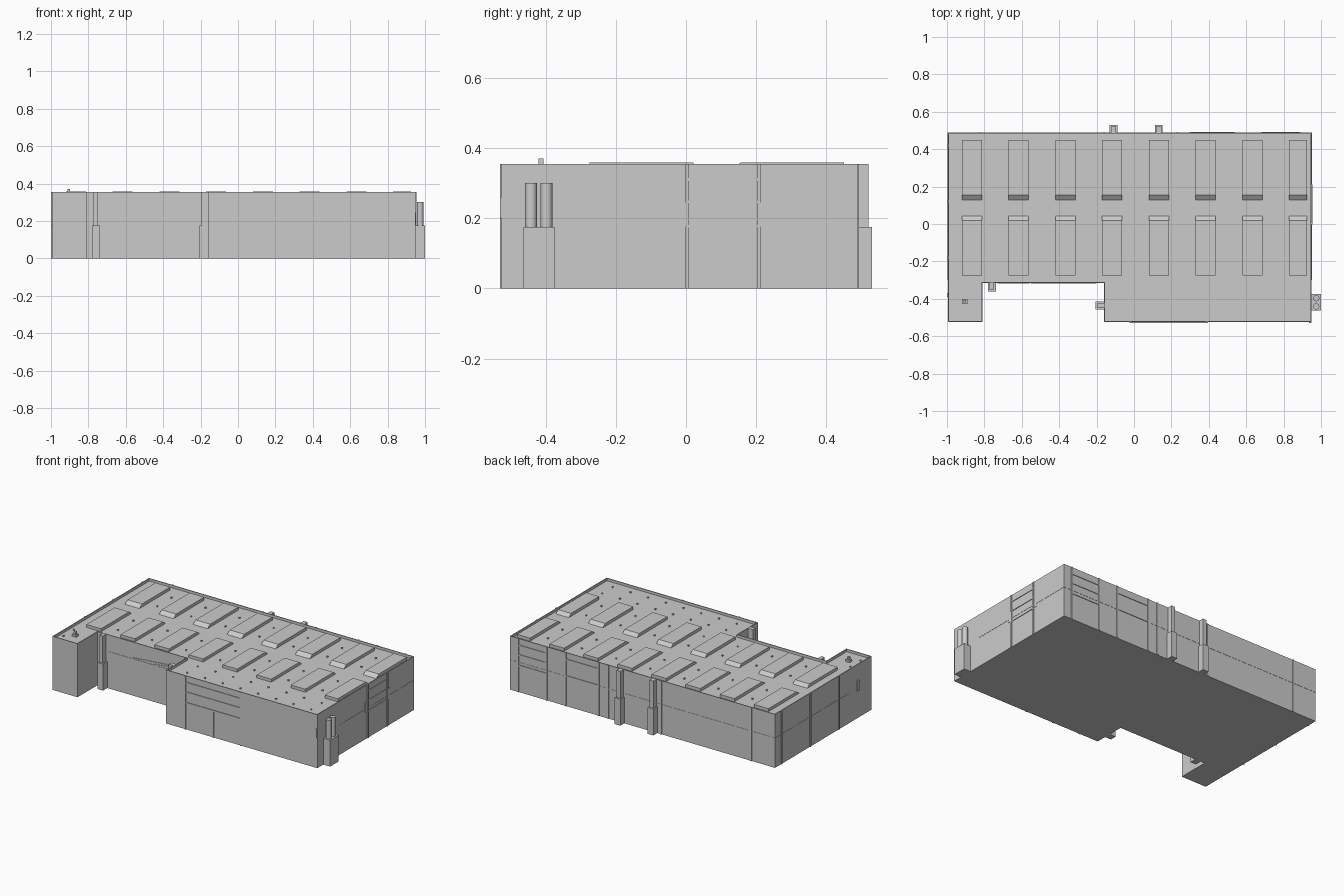
import bpy, bmesh
from math import pi

if "Cube" in bpy.data.objects:
    bpy.data.objects.remove(bpy.data.objects["Cube"])

H, ROOF = 0.355, 0.338
X0, X1, Y0, Y1 = -0.995, 0.95, -0.525, 0.488
NX0, NX1, NY = -0.81, -0.16, -0.315
T = 0.008


def make(name, bm):
    bmesh.ops.recalc_face_normals(bm, faces=bm.faces)
    me = bpy.data.meshes.new(name)
    bm.to_mesh(me)
    bm.free()
    ob = bpy.data.objects.new(name, me)
    bpy.context.collection.objects.link(ob)
    return ob


def boxes(name, items):
    """One object of boxes given as (x0, x1, y0, y1, z0, z1)."""
    bm = bmesh.new()
    for a, b, c, d, e, f in items:
        vs = bmesh.ops.create_cube(bm, size=1)["verts"]
        for v in vs:
            v.co = ((a + b) / 2 + v.co.x * (b - a), (c + d) / 2 + v.co.y * (d - c),
                    (e + f) / 2 + v.co.z * (f - e))
    return make(name, bm)


# Building shell: footprint extruded, roof inset and lowered inside a parapet
outline = [(X0, Y0), (NX0, Y0), (NX0, NY), (NX1, NY), (NX1, Y0), (X1, Y0), (X1, Y1), (X0, Y1)]
bm = bmesh.new()
base = bm.faces.new([bm.verts.new((x, y, 0)) for x, y in outline])
ext = bmesh.ops.extrude_face_region(bm, geom=[base], use_keep_orig=True)
bmesh.ops.translate(bm, vec=(0, 0, H), verts=[g for g in ext["geom"] if isinstance(g, bmesh.types.BMVert)])
bmesh.ops.recalc_face_normals(bm, faces=bm.faces)
top = next(f for f in bm.faces if f.normal.z > 0.9)
bmesh.ops.inset_region(bm, faces=[top], thickness=T)
ring = bmesh.ops.extrude_face_region(bm, geom=[top])
bmesh.ops.translate(bm, vec=(0, 0, ROOF - H), verts=[g for g in ring["geom"] if isinstance(g, bmesh.types.BMVert)])
if top.is_valid:
    bm.faces.remove(top)
make("building_shell", bm)

# Skylights: two rows of eight, inner ends sloped
bm = bmesh.new()
for i in range(8):
    xa = -0.92 + 0.25 * i
    xb = min(xa + 0.107, 0.925)
    for yo, yi, yt in ((-0.275, 0.045, 0.02), (0.45, 0.125, 0.155)):
        prof = [(yo, ROOF - 0.002), (yi, ROOF - 0.002), (yt, 0.358), (yo, 0.358)]
        f = bm.faces.new([bm.verts.new((xa, y, z)) for y, z in prof])
        e = bmesh.ops.extrude_face_region(bm, geom=[f], use_keep_orig=True)
        bmesh.ops.translate(bm, vec=(xb - xa, 0, 0), verts=[g for g in e["geom"] if isinstance(g, bmesh.types.BMVert)])
make("skylights", bm)

# Small roof vents between the skylights and along the front
vents = []
for i in range(15):
    x = -0.96 + 0.13 * i
    for y in (-0.46, -0.35):
        if x < NX0 - 0.02 or x > NX1 + 0.02:
            vents.append((x, y))
for i in range(7):
    vents += [(-0.74 + 0.25 * i, y) for y in (-0.2, -0.04, 0.21, 0.36)]
boxes("roof_vents", [(x - .004, x + .004, y - .004, y + .004, ROOF - .001, ROOF + .008) for x, y in vents])

# Roof chimney on the front left wing
boxes("roof_chimney", [(-0.92, -0.89, -0.427, -0.4, ROOF - .001, 0.352),
                       (-0.912, -0.898, -0.42, -0.406, 0.35, 0.37)])


# Wall details are placed along a wall: side, along range, height range, depth
def on_wall(side, a, b, z0, z1, d=0.004):
    return {"front": (a, b, Y0 - d, Y0 + .001, z0, z1),
            "back": (a, b, Y1 - .001, Y1 + d, z0, z1),
            "left": (X0 - d, X0 + .001, a, b, z0, z1),
            "right": (X1 - .001, X1 + d, a, b, z0, z1),
            "notch": (a, b, NY - d, NY + .001, z0, z1)}[side]


def post(side, c, z0=0.0, z1=H):
    return on_wall(side, c - .005, c + .005, z0, z1, 0.005)


def bay(side, a, b, heights=(0.31, 0.247, 0.177)):
    return [post(side, a), post(side, b)] + [on_wall(side, a, b, z - .004, z + .004) for z in heights]


# Framed bays with posts and rails
boxes("right_bay_frame", bay("right", 0.002, 0.207) + [
    on_wall("right", -0.024, 0.0, 0.177, 0.245, 0.002), on_wall("right", 0.21, 0.234, 0.177, 0.245, 0.002)])
boxes("front_bay_frame", bay("front", -0.02, 0.39) + [post("front", 0.185, 0, 0.177)])
boxes("back_bay_frame", bay("back", 0.68, 0.89) + bay("back", 0.30, 0.54, (0.31, 0.2)))
boxes("back_posts", [post("back", x) for x in (-0.82, -0.16, 0.23)])
boxes("left_posts", [post("left", y) for y in (0.42, 0.12, -0.18)])

# Thin seams halfway up the walls
boxes("wall_seams", [on_wall("back", X0, X1, 0.196, 0.199, .0015), on_wall("left", -0.3, Y1, 0.196, 0.199, .0015),
                     on_wall("right", -0.3, Y1, 0.196, 0.199, .0015)])

# Wall boxes, window panel and sloping cable rail in the notch
boxes("wall_boxes", [on_wall("left", -0.39, -0.37, 0.18, 0.25, .005),
                     on_wall("front", 0.935, 0.948, 0.2, 0.26, .004)])
boxes("notch_window_panels", [on_wall("notch", a, a + 0.17, 0.18, 0.245, .002) for a in (-0.73, -0.55, -0.37)])
bm = bmesh.new()
for xa, za, xb, zb in ((-0.55, 0.25, -0.2, 0.281), (-0.39, 0.25, -0.2, 0.272)):
    f = bm.faces.new([bm.verts.new(p) for p in ((xa, NY - .004, za), (xb, NY - .004, zb),
                                                (xb, NY - .004, zb + .003), (xa, NY - .004, za + .003))])
    e = bmesh.ops.extrude_face_region(bm, geom=[f], use_keep_orig=True)
    bmesh.ops.translate(bm, vec=(0, .005, 0), verts=[g for g in e["geom"] if isinstance(g, bmesh.types.BMVert)])
make("notch_cables", bm)

# Stepped square ducts against the walls
for name, x in (("back_duct_left", -0.11), ("back_duct_right", 0.132)):
    boxes(name, [(x - .021, x + .021, Y1 - .001, 0.53, 0, 0.175), (x - .014, x + .014, Y1 - .001, 0.52, 0.174, H)])
boxes("notch_duct_left", [(-0.781, -0.739, NY - .045, NY + .001, 0, 0.175),
                          (-0.772, -0.748, NY - .035, NY + .001, 0.174, H)])
boxes("notch_duct_right", [(-0.205, NX1 + .001, -0.457, -0.415, 0, 0.175),
                           (-0.195, NX1 + .001, -0.449, -0.423, 0.174, H)])

# Twin silos on plinths at the right wall
for i, y in enumerate((-0.441, -0.397)):
    boxes(f"silo_plinth_{i + 1}", [(X1 - .001, 1.0, y - .022, y + .022, 0, 0.175)])
    bpy.ops.mesh.primitive_cylinder_add(vertices=16, radius=0.017, depth=0.126, location=(0.974, y, 0.237))
    silo = bpy.context.object
    silo.name = f"silo_{i + 1}"
    bpy.ops.object.shade_smooth_by_angle()
